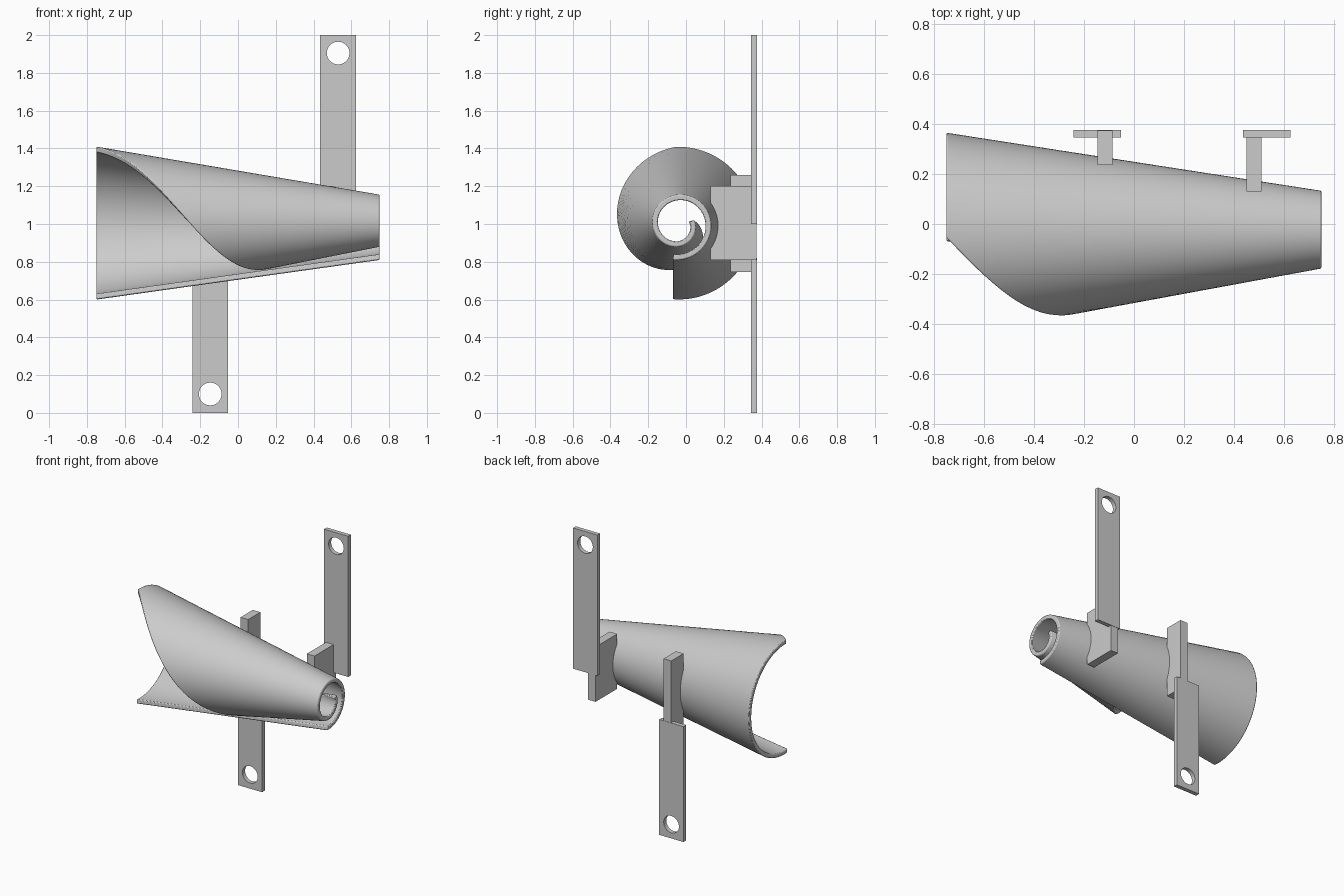
import bpy, bmesh
from math import sin, cos, asin, sqrt, radians, pi

if "Cube" in bpy.data.objects:
    bpy.data.objects.remove(bpy.data.objects["Cube"])

CY, CZ, T = -0.04, 1.0, 0.03      # roll axis and sheet thickness


def radius(x, deg):
    """Outer radius of the rolled sheet, shrinking along x and along the wrap."""
    f = (x + 0.75) / 1.5
    r = 0.40 - 0.21 * f - (-0.02 + 0.09 * f) * deg / 360
    return r - 0.015 * max(0, deg - 360) / 100


def wrap_end(x):
    """Angle at which the slanted free edge lies."""
    u = x + 0.75
    return 182 + 150 * u + 53 * u * u if u < 0.9 else 360 + 175 * (u - 0.9)


def make_object(name, bm):
    bmesh.ops.recalc_face_normals(bm, faces=bm.faces)
    me = bpy.data.meshes.new(name)
    bm.to_mesh(me)
    bm.free()
    ob = bpy.data.objects.new(name, me)
    bpy.context.collection.objects.link(ob)
    bpy.context.view_layer.objects.active = ob
    ob.select_set(True)
    return ob


def prism(name, outline, offset):
    """Extrude a flat outline by an offset vector."""
    bm = bmesh.new()
    face = bm.faces.new([bm.verts.new(p) for p in outline])
    ext = bmesh.ops.extrude_face_region(bm, geom=[face])
    bmesh.ops.translate(bm, vec=offset, verts=[v for v in ext["geom"]
                                               if isinstance(v, bmesh.types.BMVert)])
    return make_object(name, bm)


# Rolled conical sheet: closed cross-section loop (outer then inner) swept along x
NX, NT = 48, 80
bm = bmesh.new()
rings = []
for i in range(NX + 1):
    x = -0.75 + 1.5 * i / NX
    a0 = -asin(0.03 / radius(x, 0)) * 180 / pi
    angles = [a0 + (wrap_end(x) - a0) * j / NT for j in range(NT + 1)]
    loop = [(a, 0) for a in angles] + [(a, T) for a in reversed(angles)]
    rings.append([bm.verts.new((x, CY + (radius(x, a) - d) * sin(radians(a)),
                                CZ - (radius(x, a) - d) * cos(radians(a))))
                  for a, d in loop])
n = len(rings[0])
for p, q in zip(rings, rings[1:]):
    for j in range(n):
        k = (j + 1) % n
        bm.faces.new((p[j], p[k], q[k], q[j]))
for ring in (rings[0], rings[-1]):
    for j in range(NT):
        bm.faces.new((ring[j], ring[j + 1], ring[n - 2 - j], ring[n - 1 - j]))
horn = make_object("rolled_horn", bm)
bpy.ops.object.shade_smooth_by_angle(angle=radians(35))
bev = horn.modifiers.new("rim_bevel", "BEVEL")
bev.width, bev.segments, bev.limit_method, bev.angle_limit = 0.009, 2, "ANGLE", radians(60)
horn.select_set(False)


# Wall plates with a bolt hole
def plate(name, xc, z0, z1, hole_z):
    ob = prism(name, [(xc + sx * 0.095, 0.345, z) for sx, z in
                      ((-1, z0), (1, z0), (1, z1), (-1, z1))], (0, 0.03, 0))
    bpy.ops.mesh.primitive_cylinder_add(vertices=40, radius=0.06, depth=0.3,
                                        location=(xc, 0.36, hole_z),
                                        rotation=(pi / 2, 0, 0))
    cutter = bpy.context.object
    cutter.name = name + "_hole_cutter"
    cutter.hide_render = True
    mod = ob.modifiers.new("hole", "BOOLEAN")
    mod.object, mod.operation, mod.solver = cutter, "DIFFERENCE", "EXACT"
    bpy.context.view_layer.objects.active = ob
    bpy.ops.object.modifier_apply(modifier=mod.name)
    bpy.data.objects.remove(cutter)


plate("lower_plate", -0.147, 0.0, 0.82, 0.1)
plate("upper_plate", 0.53, 1.0, 2.0, 1.905)


# Support blocks whose inner side follows the horn
def block(name, xc, y0, z0, z1):
    r = radius(xc, 90) - T / 2
    pts = [(xc - 0.03, 0.373, z0)]
    for i in range(25):
        z = z0 + (z1 - z0) * i / 24
        h = r * r - (z - CZ) ** 2
        y = CY + sqrt(h) if h > 0 else y0
        pts.append((xc - 0.03, max(y0, y), z))
    pts.append((xc - 0.03, 0.373, z1))
    prism(name, pts, (0.06, 0, 0))


block("lower_block", -0.115, 0.235, 0.745, 1.26)
block("upper_block", 0.48, 0.13, 0.81, 1.2)
